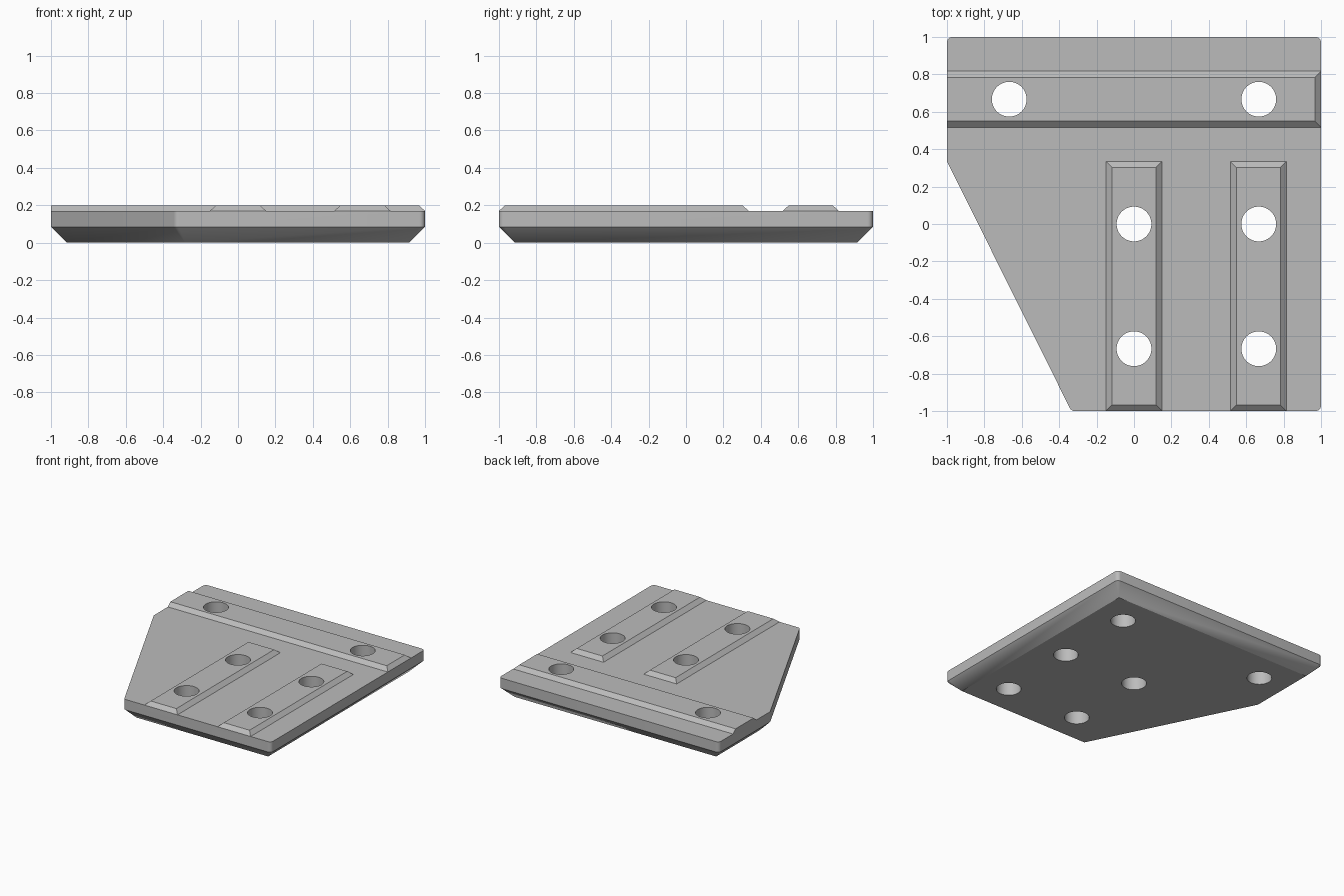
import bpy
import bmesh
from math import pi, tan
from mathutils import Vector

cube = bpy.data.objects.get("Cube")
if cube:
    bpy.data.objects.remove(cube, do_unlink=True)

grey = bpy.data.materials.new("matte grey")
grey.use_nodes = True
colour = (0.5, 0.5, 0.5, 1)
grey.diffuse_color = colour
grey.node_tree.nodes["Principled BSDF"].inputs["Base Color"].default_value = colour

BEVEL_Z, DECK_Z, RIB_Z = 0.085, 0.17, 0.2
SLOPE, FILLET, HOLE = 0.033, 0.03, 0.093


def loft(name, rings):
    """Closed solid through matching rings of points."""
    bm = bmesh.new()
    loops = [[bm.verts.new(p) for p in ring] for ring in rings]
    n = len(rings[0])
    for a, b in zip(loops, loops[1:]):
        for i in range(n):
            j = (i + 1) % n
            bm.faces.new((a[i], a[j], b[j], b[i]))
    bm.faces.new(loops[0][::-1])
    bm.faces.new(loops[-1])
    bmesh.ops.remove_doubles(bm, verts=bm.verts, dist=1e-5)
    bmesh.ops.recalc_face_normals(bm, faces=bm.faces)
    mesh = bpy.data.meshes.new(name)
    bm.to_mesh(mesh)
    bm.free()
    mesh.materials.append(grey)
    obj = bpy.data.objects.new(name, mesh)
    bpy.context.collection.objects.link(obj)
    return obj


def rib(name, x0, x1, y0, y1, left_slope=SLOPE):
    """Raised bar with sloping sides."""
    s = SLOPE
    base = [(x0, y0, DECK_Z), (x1, y0, DECK_Z), (x1, y1, DECK_Z), (x0, y1, DECK_Z)]
    a, b = x0 + left_slope, x1 - s
    top = [(a, y0 + s, RIB_Z), (b, y0 + s, RIB_Z), (b, y1 - s, RIB_Z), (a, y1 - s, RIB_Z)]
    return loft(name, [base, top])


def combine(target, tool, operation):
    mod = target.modifiers.new(tool.name, "BOOLEAN")
    mod.operation, mod.solver, mod.object = operation, "EXACT", tool
    bpy.context.view_layer.objects.active = target
    bpy.ops.object.modifier_apply(modifier=mod.name)
    bpy.data.objects.remove(tool, do_unlink=True)


# Plate outline: rounded corners above, sharp inset corners on the underside
corners = [Vector(p) for p in ((-0.335, -1), (1, -1), (1, 1), (-1, 1), (-1, 0.335))]
outer, inner = [], []
STEPS = 6
for i, c in enumerate(corners):
    d0 = (c - corners[i - 1]).normalized()
    d1 = (corners[(i + 1) % len(corners)] - c).normalized()
    half = tan(d0.angle(d1) / 2)
    n0 = Vector((-d0.y, d0.x))
    n1 = Vector((-d1.y, d1.x))
    centre = c - d0 * FILLET * half + n0 * FILLET
    inset = c - d0 * BEVEL_Z * half + n0 * BEVEL_Z
    for k in range(STEPS + 1):
        t = k / STEPS
        outer.append(centre - n0.slerp(n1, t) * FILLET)
        inner.append(inset)


def at(points, z):
    return [(p.x, p.y, z) for p in points]


plate = loft("mounting_plate", [at(inner, 0), at(outer, BEVEL_Z), at(outer, DECK_Z)])

# Raised ribs
combine(plate, rib("cross_rib", -1, 1, 0.517, 0.817, 0), "UNION")
for x in (0, 0.665):
    combine(plate, rib("long_rib", x - 0.15, x + 0.15, -1, 0.335), "UNION")

# Bolt holes
for x, y in ((-1, 1), (1, 1), (0, 0), (1, 0), (0, -1), (1, -1)):
    bpy.ops.mesh.primitive_cylinder_add(vertices=48, radius=HOLE, depth=1,
                                        location=(x * 0.667, y * 0.667, 0.1))
    cutter = bpy.context.object
    cutter.name = "hole_cutter"
    cutter.hide_render = True
    cutter.data.materials.append(grey)
    combine(plate, cutter, "DIFFERENCE")

bpy.ops.object.select_all(action="DESELECT")
plate.select_set(True)
bpy.context.view_layer.objects.active = plate
bpy.ops.object.shade_smooth_by_angle(angle=pi / 9)
